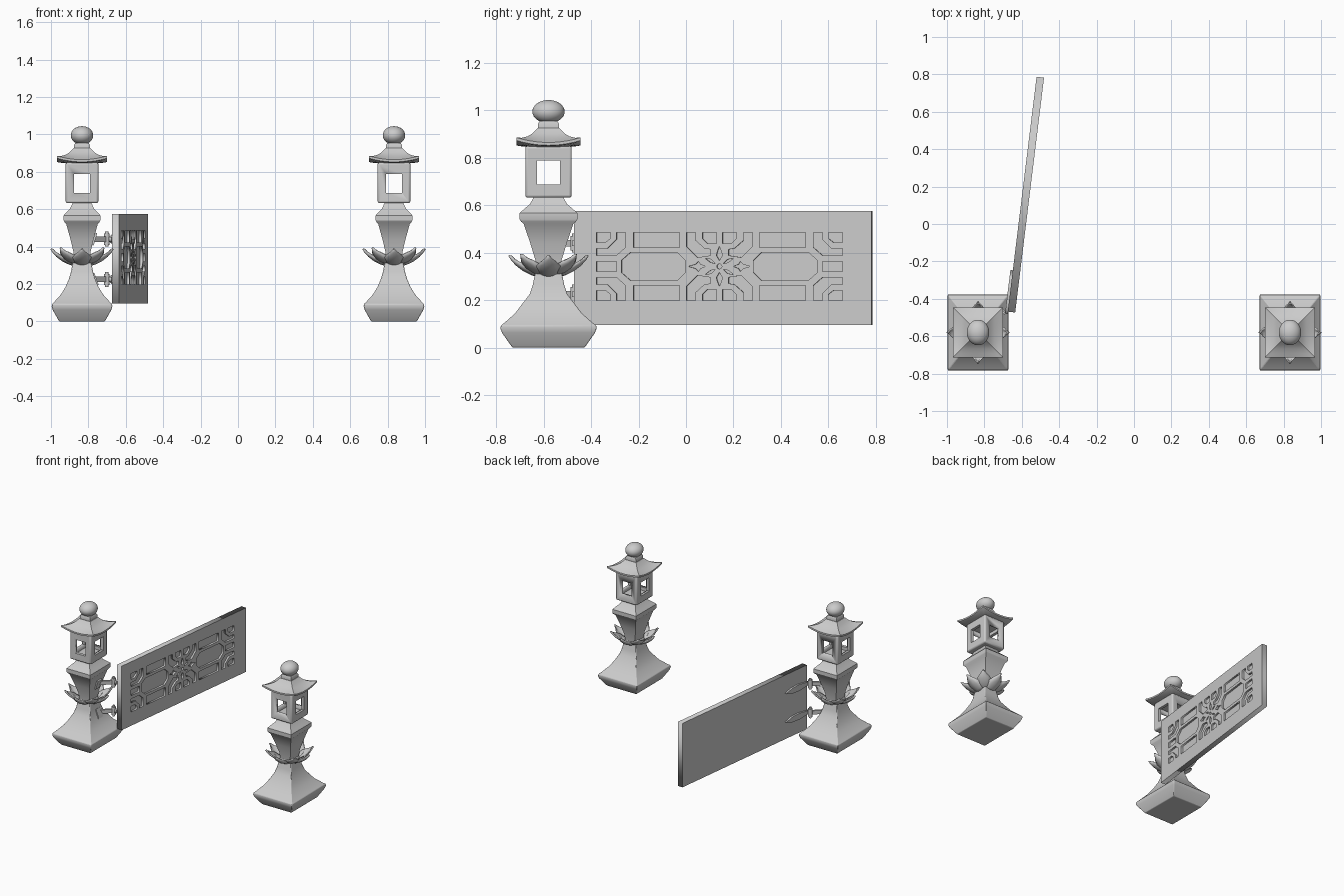
import bpy, bmesh, math
from mathutils import Matrix, Vector

if "Cube" in bpy.data.objects:
    bpy.data.objects.remove(bpy.data.objects["Cube"])


def finish(name, bm, angle=None):
    bmesh.ops.recalc_face_normals(bm, faces=bm.faces)
    me = bpy.data.meshes.new(name)
    bm.to_mesh(me)
    bm.free()
    ob = bpy.data.objects.new(name, me)
    bpy.context.collection.objects.link(ob)
    if angle:
        activate(ob)
        bpy.ops.object.shade_smooth_by_angle(angle=math.radians(angle))
    return ob


def activate(ob):
    bpy.ops.object.select_all(action='DESELECT')
    ob.select_set(True)
    bpy.context.view_layer.objects.active = ob


def modify(ob, kind, **props):
    m = ob.modifiers.new(kind.title(), kind)
    for k, v in props.items():
        setattr(m, k, v)
    activate(ob)
    bpy.ops.object.modifier_apply(modifier=m.name)


def loft(name, rings, at, n=1, lift=0, bevel=0):
    """Stack of rectangles (half x, half y, z); corners may sweep upward."""
    bm = bmesh.new()
    side = [-1 + 2 * i / n for i in range(n)]
    unit = [(t, -1) for t in side] + [(1, t) for t in side] + \
           [(-t, 1) for t in side] + [(-1, -t) for t in side]
    top = max(r[0] for r in rings)
    loops = []
    for hx, hy, z in rings:
        up = lift * (hx / top) ** 4
        loops.append([bm.verts.new((at[0] + hx * a, at[1] + hy * b, z + up * (abs(a * b)) ** 2))
                      for a, b in unit])
    for lo, hi in zip(loops, loops[1:]):
        for i in range(len(lo)):
            j = (i + 1) % len(lo)
            bm.faces.new((lo[i], lo[j], hi[j], hi[i]))
    bm.faces.new(loops[0])
    bm.faces.new(loops[-1])
    ob = finish(name, bm, 30)
    if bevel:
        modify(ob, 'BEVEL', width=bevel, segments=2, limit_method='ANGLE')
    return ob


def box(name, at, half):
    return loft(name, [(half[0], half[1], at[2] - half[2]), (half[0], half[1], at[2] + half[2])], at)


def lotus(name, at):
    bm = bmesh.new()
    # petal rows: radius, height, half width, edge curl
    rows = [(.035, .297, .022, .004), (.07, .308, .043, .012), (.105, .325, .052, .018),
            (.135, .348, .036, .012), (.155, .37, .016, .004), (.166, .388, .001, 0)]
    for k in range(8):
        rot = Matrix.Rotation(k * math.pi / 4, 3, 'Z')
        dz = .006 * (k % 2)
        grid = [[bm.verts.new(Vector(at) + rot @ Vector((r - .01 * t * t, w * t, z + dz + c * t * t)))
                 for t in (-1, -.5, 0, .5, 1)] for r, z, w, c in rows]
        for a, b in zip(grid, grid[1:]):
            for i in range(4):
                bm.faces.new((a[i], a[i + 1], b[i + 1], b[i]))
    ob = finish(name, bm, 40)
    modify(ob, 'SOLIDIFY', thickness=.007, offset=0)


def lantern(tag, x):
    at = (x, -.58, 0)
    # flared foot
    foot = [(.122, 0), (.157, .062), (.162, .08), (.161, .093), (.148, .105), (.112, .145),
            (.088, .185), (.071, .225), (.059, .265), (.052, .305), (.045, .33)]
    loft(tag + "_foot", [(h, h * (1.25 if z < .2 else 1.12), z) for h, z in foot], at, bevel=.004)
    lotus(tag + "_lotus", at)
    # inverted stem and its cap
    stem = [(.04, .31), (.045, .37), (.062, .44), (.084, .52), (.094, .532), (.098, .54),
            (.098, .567), (.085, .582), (.063, .605), (.05, .635)]
    loft(tag + "_stem", [(h, h * 1.24, z) for h, z in stem], at)
    # hollow light chamber with a window on each side
    room = box(tag + "_light_chamber", (x, -.58, .741), (.0875, .098, .109))
    modify(room, 'BEVEL', width=.01, segments=2)
    for half in ((.066, .076, .075), (.043, .2, .051), (.2, .049, .051)):
        cutter = box("cutter", (x, -.58, .738), half)
        modify(room, 'BOOLEAN', object=cutter, operation='DIFFERENCE', solver='EXACT')
        bpy.data.objects.remove(cutter)
    # swept roof
    roof = [(.08, .845), (.126, .85), (.134, .853), (.134, .865), (.112, .875),
            (.088, .887), (.066, .903), (.046, .926)]
    loft(tag + "_roof", [(h, h, z) for h, z in roof], at, n=10, lift=.02)
    # neck and ball finial
    neck = [(.036, .915), (.042, .925), (.042, .944), (.036, .955)]
    loft(tag + "_neck", [(h, h * 1.05, z) for h, z in neck], at)
    bm = bmesh.new()
    bmesh.ops.create_uvsphere(bm, u_segments=32, v_segments=16, radius=1)
    for v in bm.verts:
        p = v.co
        v.co = (x + .06 * p.x, -.58 + .068 * p.y, .995 + .049 * p.z)
    finish(tag + "_ball", bm, 60)


def plate(name, outlines, thick, local):
    """Filled flat outline (inner outlines become holes), extruded."""
    cu = bpy.data.curves.new(name, 'CURVE')
    cu.dimensions = '2D'
    cu.fill_mode = 'BOTH'
    cu.extrude = thick / 2
    for pts in outlines:
        s = cu.splines.new('POLY')
        s.points.add(len(pts) - 1)
        for p, (u, v) in zip(s.points, pts):
            p.co = (u, v, 0, 1)
        s.use_cyclic_u = True
    ob = bpy.data.objects.new(name, cu)
    bpy.context.collection.objects.link(ob)
    ob.matrix_world = GATE @ Matrix.Translation(local) @ Matrix.Rotation(math.pi / 2, 4, 'X')
    activate(ob)
    bpy.ops.object.convert(target='MESH')


for tag, x in (("left", -.834), ("right", .834)):
    lantern(tag, x)

# gate frame of reference: local x along the gate, local -y its carved face
GATE = Matrix.Translation((-.578, .157, .335)) @ Matrix.Rotation(math.radians(83), 4, 'Z')
L, H = .6325, .24
rect = [(-L, -H), (L, -H), (L, H), (-L, H)]

# carved cells, one quadrant, mirrored both ways
quarter = [
    [(40, 19), (86, 19), (86, 34), (40, 34)],
    [(94, 34), (94, 19), (103, 11), (123, 11), (123, 18), (112, 18), (103, 27), (103, 34)],
    [(109, 34), (123, 34), (123, 24), (114, 24), (109, 28)],
    [(3, 34), (17, 34), (17, 28), (12, 23), (3, 23)],
    [(24, 34), (33, 34), (33, 20), (22, 9), (9, 11), (9, 17), (15, 18), (24, 26)],
    [(4, 3), (9, 4), (14, 8), (8, 7)],
]
cells = [[(u * a, v * b) for u, v in c] for c in quarter for a in (1, -1) for b in (1, -1)]
for s in (1, -1):
    cells.append([(s * u, v) for u, v in ((103, -5), (123, -5), (123, 5), (103, 5))])
    cells.append([(s * u, v) for u, v in ((34, -6), (42, -14), (89, -14), (98, -6),
                                          (98, 6), (89, 14), (42, 14), (34, 6))])
    cells.append([(s * u, v) for u, v in ((14, 0), (19, 2), (21, 5), (24, 2), (31, 0),
                                          (24, -2), (21, -5), (19, -2))])
    cells.append([(u, s * v) for u, v in ((0, 6), (3, 11), (2, 15), (0, 20), (-2, 15), (-3, 11))])
cells.append([(2.5 * math.cos(i * math.pi / 6), 2.5 * math.sin(i * math.pi / 6)) for i in range(12)])
cells = [[(u * .00425 - .014, v * .00422 + .007) for u, v in c] for c in cells]
plate("gate_carved_face", [rect] + cells, .014, (0, -.013, 0))
plate("gate_back_board", [rect], .026, (0, .007, 0))

# hinges: pointed strap on the gate back, knuckle, bracket to the lantern
for tag, z, reach in (("upper", .44, -.78), ("lower", .225, -.78)):
    zl = z - .335
    strap = [(-.645, -.012), (-.6, -.016), (-.54, -.024), (-.47, -.02), (-.41, 0)]
    strap += [(u, -v) for u, v in reversed(strap[:-1])]
    plate(tag + "_hinge_strap", [[(u, v + zl) for u, v in strap]], .014, (0, .026, 0))
    pin = GATE @ Vector((-.64, .046, zl))
    bm = bmesh.new()
    for r, h in ((.015, .06), (.009, .08)):
        bmesh.ops.create_cone(bm, cap_ends=True, segments=16, radius1=r, radius2=r, depth=h,
                              matrix=Matrix.Translation(pin))
    finish(tag + "_hinge_knuckle", bm, 40)
    wall = Vector((reach, -.55, z))
    d = wall - pin
    arm = box(tag + "_hinge_bracket", (0, 0, 0), (d.length / 2, .008, .014))
    arm.matrix_world = Matrix.Translation((pin + wall) / 2) @ Matrix.Rotation(math.atan2(d.y, d.x), 4, 'Z')
    # flared plate against the lantern
    foot = box(tag + "_hinge_plate", (0, 0, 0), (.006, .026, .034))
    lean = .3 if tag == "upper" else -.35
    foot.matrix_world = Matrix.Translation((-.768 if tag == "upper" else -.762, -.56, z)) @ \
        Matrix.Rotation(lean, 4, 'Y')
